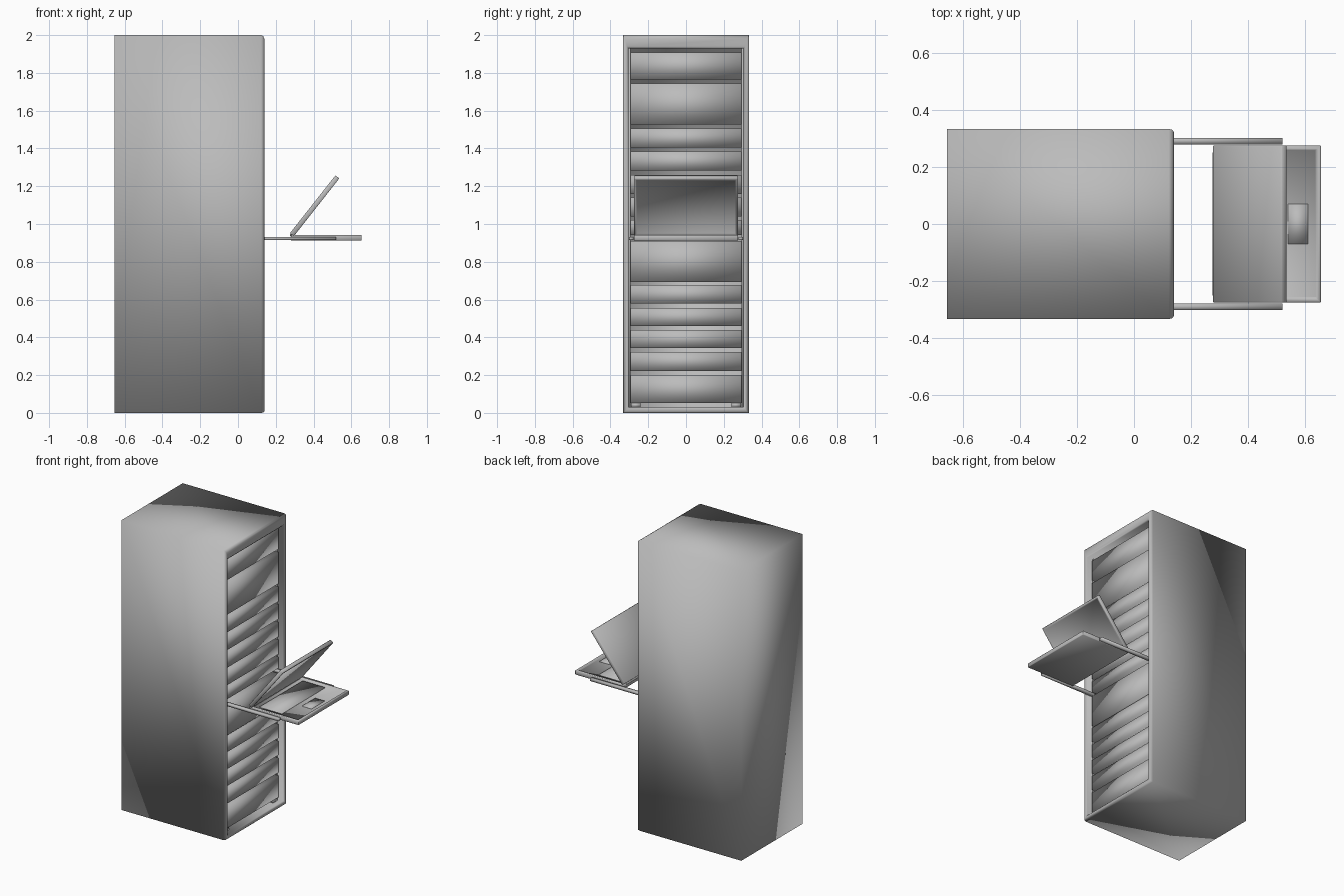
import bpy, bmesh, math
from mathutils import Matrix, Vector

if "Cube" in bpy.data.objects:
    bpy.data.objects.remove(bpy.data.objects["Cube"])

grey = bpy.data.materials.new("mid grey")
grey.diffuse_color = (0.5, 0.5, 0.5, 1)
grey.use_nodes = True
grey.node_tree.nodes["Principled BSDF"].inputs["Base Color"].default_value = grey.diffuse_color


def finish(name, bm, smooth=True):
    bmesh.ops.recalc_face_normals(bm, faces=bm.faces)
    me = bpy.data.meshes.new(name)
    bm.to_mesh(me)
    bm.free()
    me.materials.append(grey)
    for p in me.polygons:
        p.use_smooth = smooth
    ob = bpy.data.objects.new(name, me)
    bpy.context.collection.objects.link(ob)
    return ob


def box(name, lo, hi, smooth=True):
    bm = bmesh.new()
    bmesh.ops.create_cube(bm, size=1)
    for v in bm.verts:
        v.co = [lo[i] if v.co[i] < 0 else hi[i] for i in range(3)]
    return finish(name, bm, smooth)


def loft(name, loops):
    """Skin rectangular loops given as (x, half width, bottom, top)."""
    bm = bmesh.new()
    rings = [[bm.verts.new((x, sy * w, z)) for sy, z in
              ((-1, a), (1, a), (1, b), (-1, b))] for x, w, a, b in loops]
    for r, s in zip(rings, rings[1:]):
        for i in range(4):
            j = (i + 1) % 4
            bm.faces.new((r[i], r[j], s[j], s[i]))
    bm.faces.new(rings[0])
    bm.faces.new(rings[-1])
    return finish(name, bm)


# Cabinet shell: rounded front rim, then the lip turns into a deep cavity
loft("cabinet", [
    (-0.655, 0.333, 0, 2), (0.122, 0.333, 0, 2), (0.134, 0.330, 0.002, 1.994),
    (0.140, 0.322, 0.008, 1.98), (0.140, 0.312, 0.022, 1.94),
    (0.132, 0.305, 0.03, 1.93), (-0.62, 0.305, 0.03, 1.93)])

# Stacked equipment units filling the rack
units = [(1.765, 1.908), (1.526, 1.743), (1.404, 1.505), (1.282, 1.383),
         (1.160, 1.260), (1.040, 1.139), (0.943, 1.020), (0.694, 0.911),
         (0.578, 0.678), (0.461, 0.556), (0.344, 0.440), (0.223, 0.323),
         (0.053, 0.201)]
for i, (a, b) in enumerate(units):
    box(f"rack_unit_{i + 1}", (-0.55, -0.293, a), (0.105, 0.293, b))

# Mounting posts, foot blocks and slide rails on both sides
for side, s in (("left", -1), ("right", 1)):
    def span(a, b):
        return min(s * a, s * b), max(s * a, s * b)
    y0, y1 = span(0.294, 0.304)
    box(f"{side}_mounting_post", (0.06, y0, 0.031), (0.09, y1, 1.929))
    y0, y1 = span(0.24, 0.29)
    box(f"{side}_foot_block", (0.03, y0, 0.031), (0.10, y1, 0.052))
    y0, y1 = span(0.279, 0.302)
    box(f"{side}_slide_rail", (-0.20, y0, 0.914), (0.52, y1, 0.932))


def inset_slab(name, length, half_w, thick, rim, depth, bevel):
    """Slab lying from x=0 to length, with a sunken field in its top face."""
    bm = bmesh.new()
    bmesh.ops.create_cube(bm, size=1)
    for v in bm.verts:
        v.co = ((v.co.x + 0.5) * length, v.co.y * 2 * half_w, v.co.z * thick)
    top = max(bm.faces, key=lambda f: f.calc_center_median().z)
    bmesh.ops.inset_region(bm, faces=[top], thickness=rim)
    bmesh.ops.inset_region(bm, faces=[top], thickness=0.004, depth=-depth)
    ob = finish(name, bm)
    mod = ob.modifiers.new("soft edges", "BEVEL")
    mod.width = bevel
    mod.limit_method = "ANGLE"
    mod.angle_limit = math.radians(80)
    return ob


# Pull-out console: keyboard tray with keys and touchpad
tray = inset_slab("keyboard_tray", 0.375, 0.275, 0.03, 0.02, 0.008, 0.003)
tray.location = (0.28, 0, 0.927)
box("key_field", (0.33, -0.235, 0.93), (0.50, 0.235, 0.938))
box("touchpad", (0.54, -0.07, 0.93), (0.61, 0.07, 0.938))

# Tilted screen lid, sunken screen facing the keyboard
lid = inset_slab("screen_lid", 0.39, 0.275, 0.026, 0.018, 0.005, 0.003)
tilt = math.atan2(0.305, 0.24)
ax = Vector((math.cos(tilt), 0, math.sin(tilt)))
az = Vector((math.sin(tilt), 0, -math.cos(tilt)))
ay = az.cross(ax)
rot = Matrix((ax, ay, az)).transposed().to_4x4()
lid.matrix_world = Matrix.Translation((0.285, 0, 0.943)) @ rot

# Hinge barrel between tray and lid
bm = bmesh.new()
bmesh.ops.create_cone(bm, cap_ends=True, segments=12, radius1=0.012,
                      radius2=0.012, depth=0.5)
hinge = finish("lid_hinge", bm)
hinge.rotation_euler = (math.pi / 2, 0, 0)
hinge.location = (0.287, 0, 0.942)
